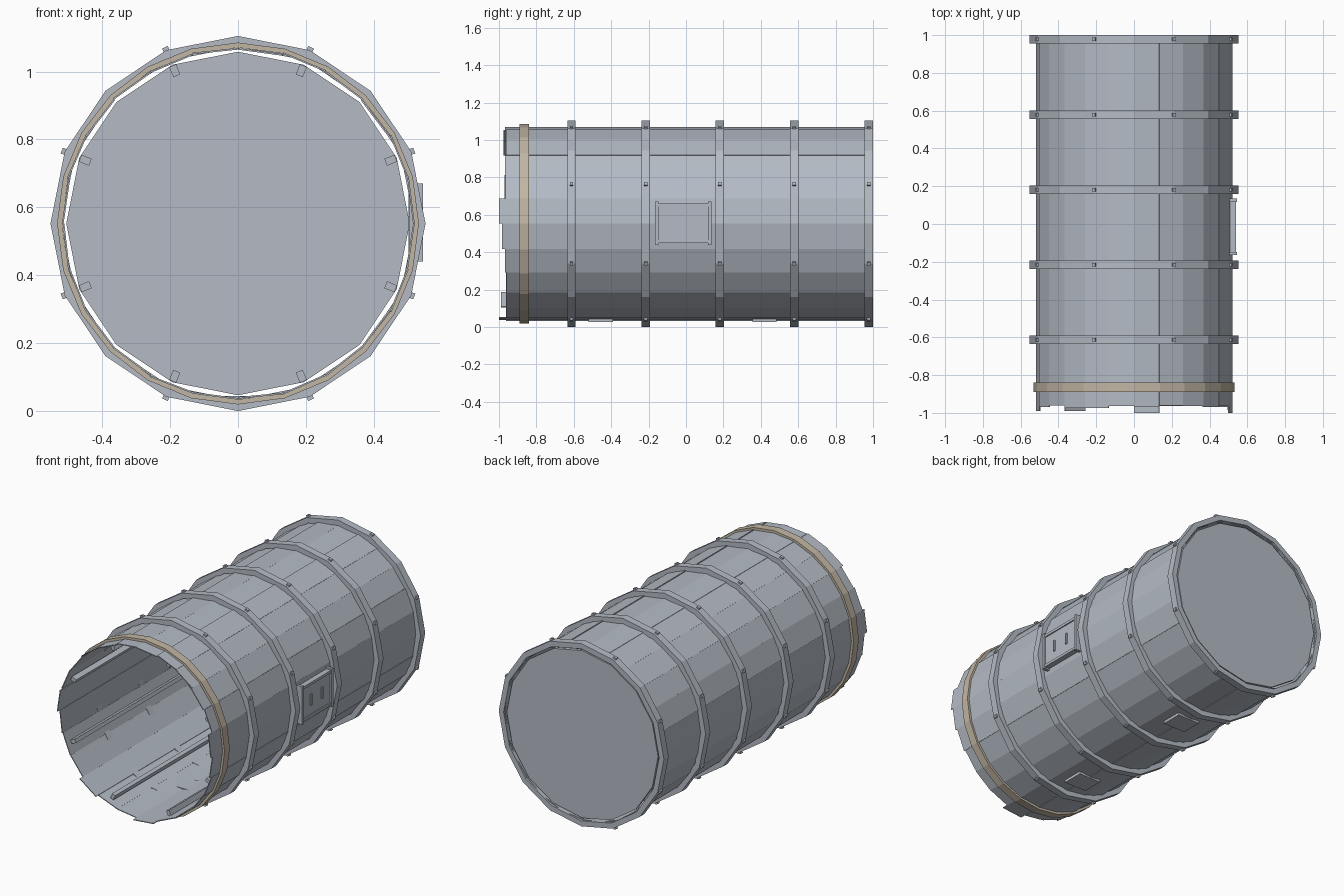
import bpy, bmesh, random
from math import sin, cos, radians, tau
from mathutils import Matrix, Vector

random.seed(4)
AXIS_Z = 0.5525

cube = bpy.data.objects.get("Cube")
if cube:
    bpy.data.objects.remove(cube, do_unlink=True)


def material(name, color):
    mat = bpy.data.materials.new(name)
    mat.use_nodes = True
    mat.diffuse_color = (*color, 1)
    mat.node_tree.nodes["Principled BSDF"].inputs["Base Color"].default_value = (*color, 1)
    return mat


METAL = material("grey metal", (0.46, 0.50, 0.56))
TAN = material("tan paint", (0.54, 0.47, 0.37))


def finish(name, bm, mat=METAL):
    bmesh.ops.recalc_face_normals(bm, faces=bm.faces)
    mesh = bpy.data.meshes.new(name)
    bm.to_mesh(mesh)
    bm.free()
    mesh.materials.append(mat)
    obj = bpy.data.objects.new(name, mesh)
    bpy.context.collection.objects.link(obj)
    return obj


def polar(angle, r, y):
    return Vector((r * cos(angle), y, AXIS_Z + r * sin(angle)))


def add_box(bm, center, size, angle=0):
    # size is (radial, along the axis, tangential)
    m = (Matrix.Translation(center) @ Matrix.Rotation(-angle, 4, "Y")
         @ Matrix.Diagonal((*size, 1)))
    bmesh.ops.create_cube(bm, size=1, matrix=m)


def add_prism(bm, profile, y0, y1):
    # extrude a closed list of (angle, radius) along the axis
    verts = [bm.verts.new(polar(a, r, y0)) for a, r in profile]
    face = bm.faces.new(verts)
    new = bmesh.ops.extrude_face_region(bm, geom=[face])["geom"]
    moved = [v for v in new if isinstance(v, bmesh.types.BMVert)]
    bmesh.ops.translate(bm, verts=moved, vec=(0, y1 - y0, 0))


def ring(name, sides, r_in, r_out, y0, y1, mat=METAL):
    bm = bmesh.new()
    loops = []
    for r, y in ((r_out, y0), (r_out, y1), (r_in, y1), (r_in, y0)):
        loops.append([bm.verts.new(polar(tau * i / sides, r, y)) for i in range(sides)])
    for a, b in zip(loops, loops[1:] + loops[:1]):
        for i in range(sides):
            j = (i + 1) % sides
            bm.faces.new((a[i], a[j], b[j], b[i]))
    return finish(name, bm, mat)


# Hull skin: 24 slightly uneven planks with ragged front ends
front_ends = {0: -1.0, 23: -0.985, 11: -0.99, 15: -0.99, 18: -1.0, 8: -0.975, 7: -0.975}
step = tau / 24
bm = bmesh.new()
for i in range(24):
    a, b = i * step, (i + 1) * step
    ra, rb = 0.522 - random.uniform(0, 0.006), 0.522 - random.uniform(0, 0.006)
    front = front_ends.get(i, -0.96 - random.uniform(0, 0.01))
    add_prism(bm, [(a, ra), (b, rb), (b, rb - 0.005), (a, ra - 0.005)], front, 0.99)
finish("hull_planks", bm)

# Rear bulkhead
bm = bmesh.new()
add_prism(bm, [(tau * i / 16, 0.506) for i in range(16)], 0.97, 0.99)
finish("rear_bulkhead", bm)

# Outer hoops with bolts
bolt_angles = [radians(22.5 + 45 * i) for i in range(8)]
for n, y in enumerate((-0.612, -0.216, 0.181, 0.579, 0.9775)):
    ring(f"hoop_{n + 1}", 16, 0.52, 0.5525, y - 0.0225, y + 0.0225)
    bm = bmesh.new()
    for a in bolt_angles:
        add_box(bm, polar(a, 0.552, y), (0.02, 0.018, 0.018), a)
    finish(f"hoop_bolts_{n + 1}", bm)

# Painted band near the open end
ring("tan_band", 24, 0.518, 0.533, -0.89, -0.84, TAN)

# Inner stringers
bm = bmesh.new()
for a in bolt_angles:
    add_box(bm, polar(a, 0.487, 0.02), (0.032, 1.90, 0.022), a)
finish("inner_stringers", bm)

# Side hatch with rails and handles
Y, Z = -0.015, 0.555
bm = bmesh.new()
add_box(bm, (0.518, Y, Z), (0.03, 0.27, 0.21))
finish("hatch_panel", bm)
bm = bmesh.new()
for s in (-1, 1):
    add_box(bm, (0.525, Y + s * 0.141, Z), (0.04, 0.018, 0.23))
    add_box(bm, (0.525, Y, Z + s * 0.098), (0.03, 0.27, 0.016))
finish("hatch_frame", bm)
bm = bmesh.new()
for s in (-1, 1):
    add_box(bm, (0.535, Y + s * 0.053, Z), (0.012, 0.012, 0.068))
finish("hatch_handles", bm)

# Bottom plates
bm = bmesh.new()
for y in (-0.455, 0.42):
    add_box(bm, (0, y, 0.036), (0.15, 0.13, 0.018))
finish("bottom_plates", bm)
